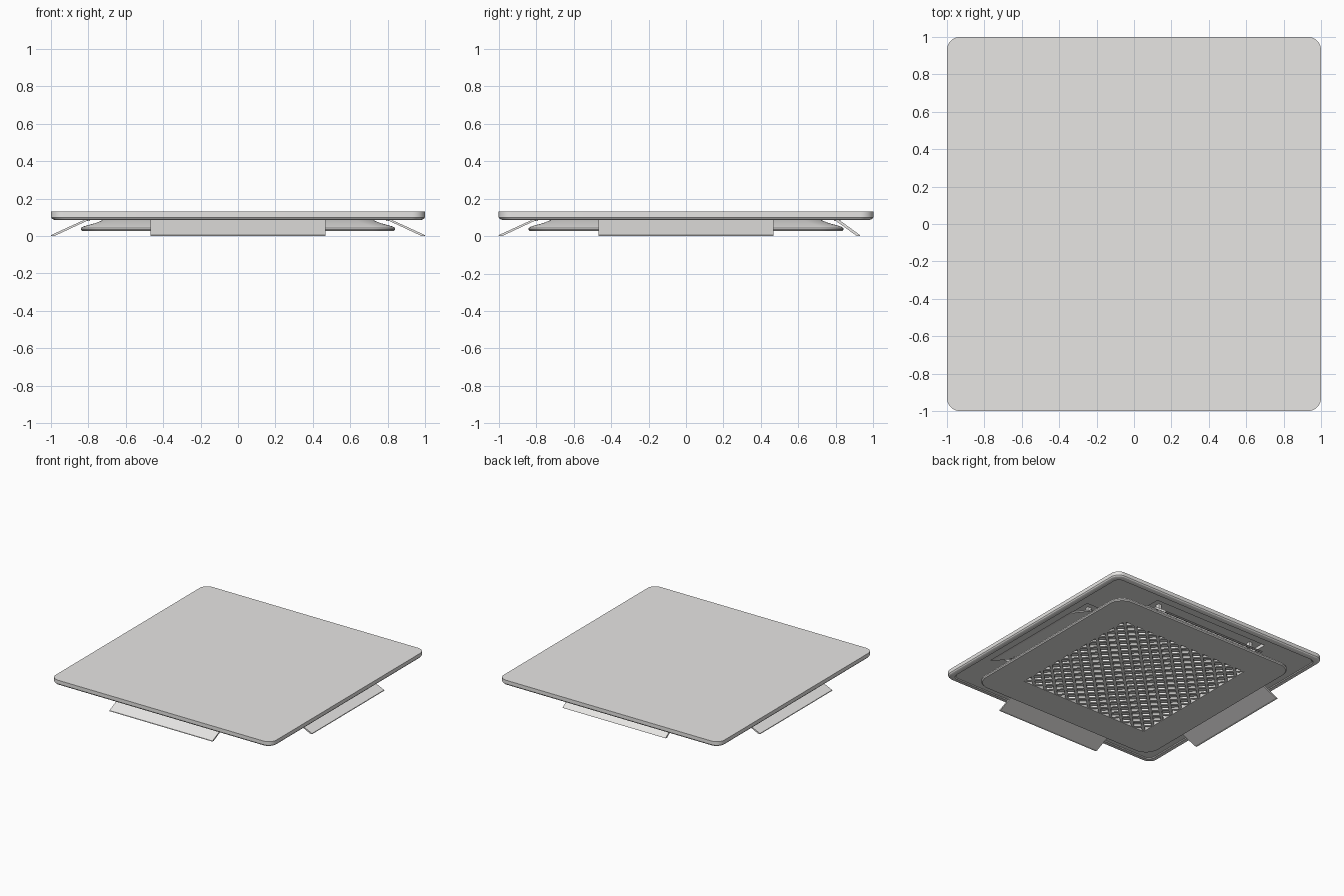
import bpy, bmesh, math
from mathutils import Matrix

if "Cube" in bpy.data.objects:
    bpy.data.objects.remove(bpy.data.objects["Cube"])


def material(name, c):
    m = bpy.data.materials.new(name)
    m.diffuse_color = (*c, 1)
    m.use_nodes = True
    m.node_tree.nodes["Principled BSDF"].inputs["Base Color"].default_value = m.diffuse_color
    return m


plastic = material("light_grey_plastic", (0.80, 0.79, 0.775))


def finish(name, bm):
    bmesh.ops.recalc_face_normals(bm, faces=bm.faces)
    me = bpy.data.meshes.new(name)
    bm.to_mesh(me)
    bm.free()
    ob = bpy.data.objects.new(name, me)
    bpy.context.collection.objects.link(ob)
    me.materials.append(plastic)
    return ob


def smooth(ob):
    bpy.ops.object.select_all(action='DESELECT')
    ob.select_set(True)
    bpy.context.view_layer.objects.active = ob
    bpy.ops.object.shade_smooth_by_angle(angle=math.radians(25))


def rounded_loft(name, rings, steps=8):
    """Stack rounded squares given as (half width, corner radius, z)."""
    bm = bmesh.new()
    loops = []
    for h, r, z in rings:
        loop = []
        for q in range(4):
            for i in range(steps + 1):
                a = math.pi / 2 * (q + i / steps)
                sx, sy = ((1, 1), (-1, 1), (-1, -1), (1, -1))[q]
                loop.append(bm.verts.new((sx * (h - r) + r * math.cos(a),
                                          sy * (h - r) + r * math.sin(a), z)))
        loops.append(loop)
    n = len(loops[0])
    for a, b in zip(loops, loops[1:]):
        for i in range(n):
            bm.faces.new((a[i], a[(i + 1) % n], b[(i + 1) % n], b[i]))
    bm.faces.new(loops[0])
    bm.faces.new(loops[-1])
    return finish(name, bm)


def add_box(bm, lo, hi, turn=0):
    size = [b - a for a, b in zip(lo, hi)]
    mid = [(a + b) / 2 for a, b in zip(lo, hi)]
    bmesh.ops.create_cube(bm, size=1, matrix=Matrix.Rotation(turn, 4, 'Z')
                          @ Matrix.Translation(mid) @ Matrix.Diagonal((*size, 1)))


def cut(ob, cutter):
    mod = ob.modifiers.new("cut", 'BOOLEAN')
    mod.object = cutter
    mod.operation = 'DIFFERENCE'
    mod.solver = 'EXACT'
    bpy.context.view_layer.objects.active = ob
    bpy.ops.object.modifier_apply(modifier=mod.name)
    bpy.data.objects.remove(cutter)


# Ceiling frame with rounded lower rim and shallow underside recess
frame = rounded_loft("ceiling_frame", [
    (1.0, .07, .13), (1.0, .07, .10), (.994, .068, .092), (.98, .06, .086),
    (.958, .05, .086), (.952, .05, .092)])
# Air outlet slot on each side
bm = bmesh.new()
for k in range(4):
    add_box(bm, (.75, -.52, .05), (.89, .52, .118), k * math.pi / 2)
cut(frame, finish("slot_cutter", bm))
smooth(frame)

# Suspended centre panel, flared outward toward its lower edge
panel = rounded_loft("intake_panel", [
    (.70, .09, .095), (.76, .10, .07), (.825, .11, .052), (.84, .12, .044),
    (.84, .12, .034), (.833, .115, .026)])
G = .58
bm = bmesh.new()
add_box(bm, (-G, -G, 0), (G, G, .06))
cut(panel, finish("grille_cutter", bm))
smooth(panel)

# Diagonal lattice grille filling the square opening
bm = bmesh.new()
pitch, w = .075, .011
reach = G * math.sqrt(2)
count = int(reach / pitch)
for turn in (math.pi / 4, -math.pi / 4):
    for i in range(-count, count + 1):
        off = i * pitch
        half = reach - abs(off)
        if half > .02:
            add_box(bm, (-half, off - w, .029), (half, off + w, .045), turn)
finish("intake_grille", bm)

# Tilted air vanes; the back one is opened less far
for name, k, tip in (("right_vane", 0, 1.0), ("back_vane", 1, .93),
                     ("left_vane", 2, 1.0), ("front_vane", 3, 1.0)):
    bm = bmesh.new()
    prof = [(.785, .092), (.81, .092), (tip - .002, .006), (tip, .001),
            (tip - .018, 0)]
    ends = [[bm.verts.new((x, y, z)) for x, z in prof] for y in (-.467, .467)]
    n = len(prof)
    for e in ends:
        bm.faces.new(e)
    for i in range(n):
        j = (i + 1) % n
        bm.faces.new((ends[0][i], ends[0][j], ends[1][j], ends[1][i]))
    bm.transform(Matrix.Rotation(k * math.pi / 2, 4, 'Z'))
    finish(name, bm)
    # Pivot arms joining each vane to the slot
    bm = bmesh.new()
    for y in (-.44, .44):
        add_box(bm, (.79, y - .012, .08), (.825, y + .012, .12))
    bm.transform(Matrix.Rotation(k * math.pi / 2, 4, 'Z'))
    finish(name + "_pivots", bm)
